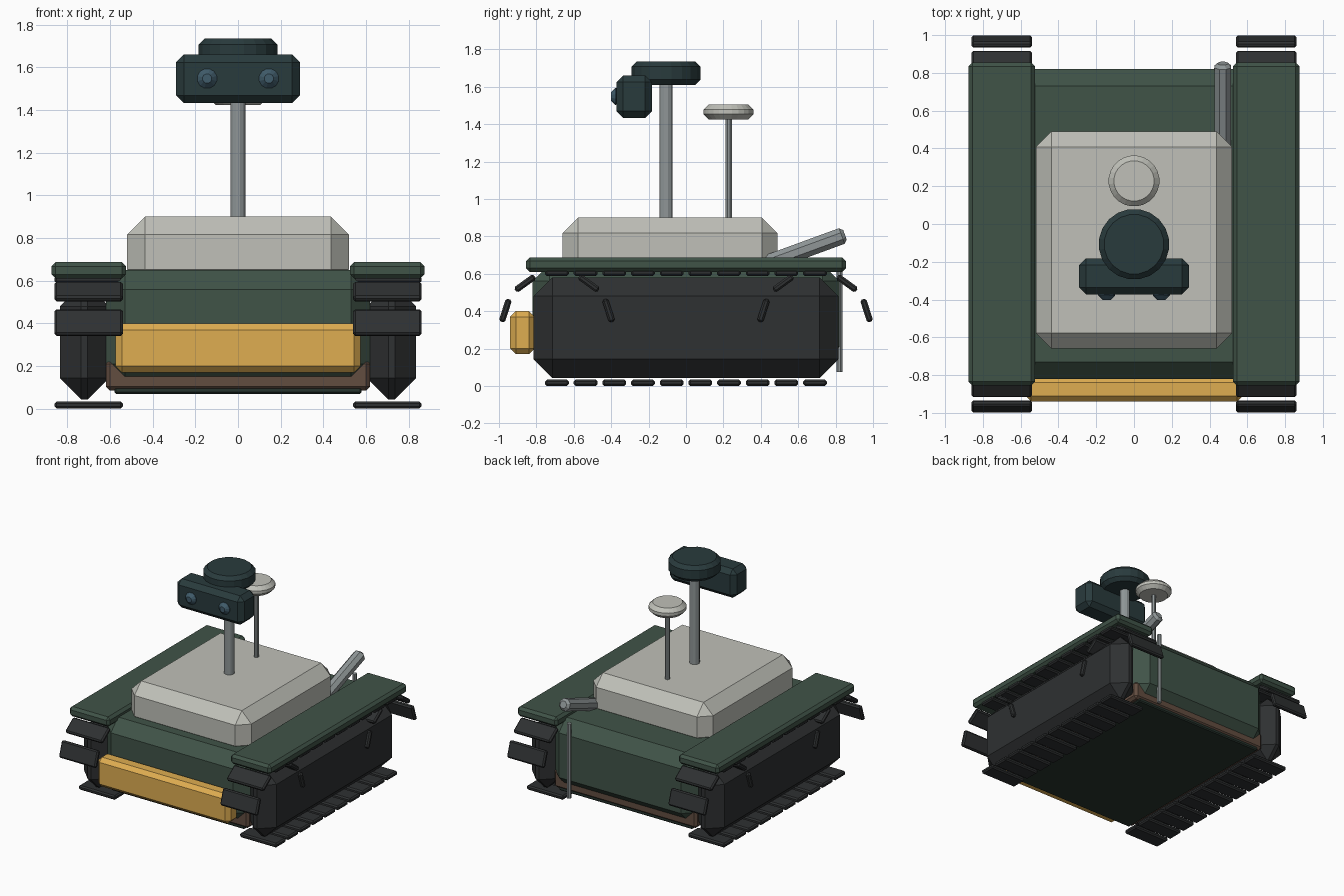
import bpy, bmesh
from math import sin, cos, pi, radians
from mathutils import Matrix, Vector

if "Cube" in bpy.data.objects:
    bpy.data.objects.remove(bpy.data.objects["Cube"])


def material(name, r, g, b):
    m = bpy.data.materials.new(name)
    m.diffuse_color = [(c / 255) ** 2.2 for c in (r, g, b)] + [1]
    m.use_nodes = True
    m.node_tree.nodes["Principled BSDF"].inputs["Base Color"].default_value = m.diffuse_color
    return m


GREEN = material("green_paint", 66, 84, 73)
BLACK = material("track_rubber", 50, 52, 53)
CREAM = material("cabin_paint", 190, 191, 183)
YELLOW = material("bumper_paint", 222, 172, 82)
TEAL = material("sensor_casing", 45, 61, 63)
LENS = material("lens_glass", 66, 92, 106)
BROWN = material("rusty_skirt", 98, 78, 66)
BELLY = material("belly_paint", 44, 56, 50)
STEEL = material("steel", 142, 149, 150)


def finish(bm, name, mat):
    bmesh.ops.recalc_face_normals(bm, faces=bm.faces[:])
    me = bpy.data.meshes.new(name)
    bm.to_mesh(me)
    bm.free()
    me.materials.append(mat)
    ob = bpy.data.objects.new(name, me)
    bpy.context.collection.objects.link(ob)
    return ob


def add_box(bm, centre, size, bevel, rot=Matrix()):
    # chamfered box, optionally rotated about its centre
    part = bmesh.new()
    bmesh.ops.create_cube(part, size=1)
    bmesh.ops.scale(part, vec=size, verts=part.verts)
    bmesh.ops.bevel(part, geom=part.edges[:], offset=bevel, segments=1,
                    affect='EDGES', profile=0.5)
    part.transform(Matrix.Translation(centre) @ rot)
    tmp = bpy.data.meshes.new("tmp")
    part.to_mesh(tmp)
    part.free()
    bm.from_mesh(tmp)
    bpy.data.meshes.remove(tmp)


def box(name, x, y, z, bevel, mat):
    bm = bmesh.new()
    spans = (x, y, z)
    add_box(bm, [(a + b) / 2 for a, b in spans], [b - a for a, b in spans], bevel)
    return finish(bm, name, mat)


def rod(name, start, end, radius, sides, mat, bevel=0):
    # cylinder between two points with chamfered rims
    a, b = Vector(start), Vector(end)
    bm = bmesh.new()
    bmesh.ops.create_cone(bm, cap_ends=True, segments=sides, radius1=radius,
                          radius2=radius, depth=(b - a).length,
                          matrix=Matrix.Rotation(pi / sides, 4, 'Z'))
    if bevel:
        rims = [e for e in bm.edges if abs(e.verts[0].co.z - e.verts[1].co.z) < 1e-5]
        bmesh.ops.bevel(bm, geom=rims, offset=bevel, segments=1,
                        affect='EDGES', profile=0.5)
    turn = (b - a).to_track_quat('Z', 'Y').to_matrix().to_4x4()
    bm.transform(Matrix.Translation((a + b) / 2) @ turn)
    return finish(bm, name, mat)


# Hull, underside and cabin
box("hull", (-.62, .62), (-.82, .82), (.12, .65), .09, GREEN)
box("lower_skirt", (-.62, .62), (-.76, .76), (.085, .23), .02, BROWN)
box("belly_plate", (-.58, .58), (-.75, .75), (.07, .12), .008, BELLY)
box("cabin", (-.52, .52), (-.66, .49), (.57, .9), .083, CREAM)
box("front_bumper", (-.575, .575), (-.94, -.81), (.17, .4), .03, YELLOW)

# Tracks and fenders on both sides
for side, s in (("left", -1), ("right", 1)):
    span = lambda a, b: tuple(sorted((s * a, s * b)))
    box(side + "_track_body", span(.605, .835), (-.815, .815), (.043, .58), .1, BLACK)
    box(side + "_fender", span(.525, .875), (-.855, .855), (.61, .687), .02, GREEN)
    pads = bmesh.new()
    pad = (.32, .127, .034)
    for i in range(10):
        y = -.69 + i * .1533
        for z in (.017, .605):
            add_box(pads, (s * .7, y, z), pad, .01)
    # fans of pads around the end wheels
    for yc in (-.69, .69):
        for deg in (18, 54, 126, 162):
            t = radians(deg)
            add_box(pads, (s * .7, yc + .29 * cos(t), .314 + .29 * sin(t)), pad, .01,
                    Matrix.Rotation(t - pi / 2, 4, 'X'))
    finish(pads, side + "_track_pads", BLACK)

# Sensor mast with round head and twin-lens camera
rod("mast", (0, -.107, .87), (0, -.107, 1.63), .037, 12, STEEL)
rod("mast_head", (0, -.107, 1.61), (0, -.107, 1.735), .187, 20, TEAL, .028)
box("camera_housing", (-.29, .29), (-.372, -.182), (1.433, 1.66), .036, TEAL)
for side, x in (("left", -.145), ("right", .145)):
    rod(side + "_lens", (x, -.35, 1.548), (x, -.402, 1.548), .047, 12, LENS, .024)

# Antenna behind the mast
rod("antenna_rod", (0, .228, .87), (0, .228, 1.44), .018, 8, STEEL)
rod("antenna_disc", (0, .228, 1.425), (0, .228, 1.505), .135, 24, CREAM, .028)

# Exhaust and rear rod
rod("exhaust_pipe", (.47, .38, .636), (.47, .85, .808), .048, 8, STEEL, .018)
rod("rear_rod", (.44, .82, .075), (.44, .82, .66), .017, 8, STEEL)
